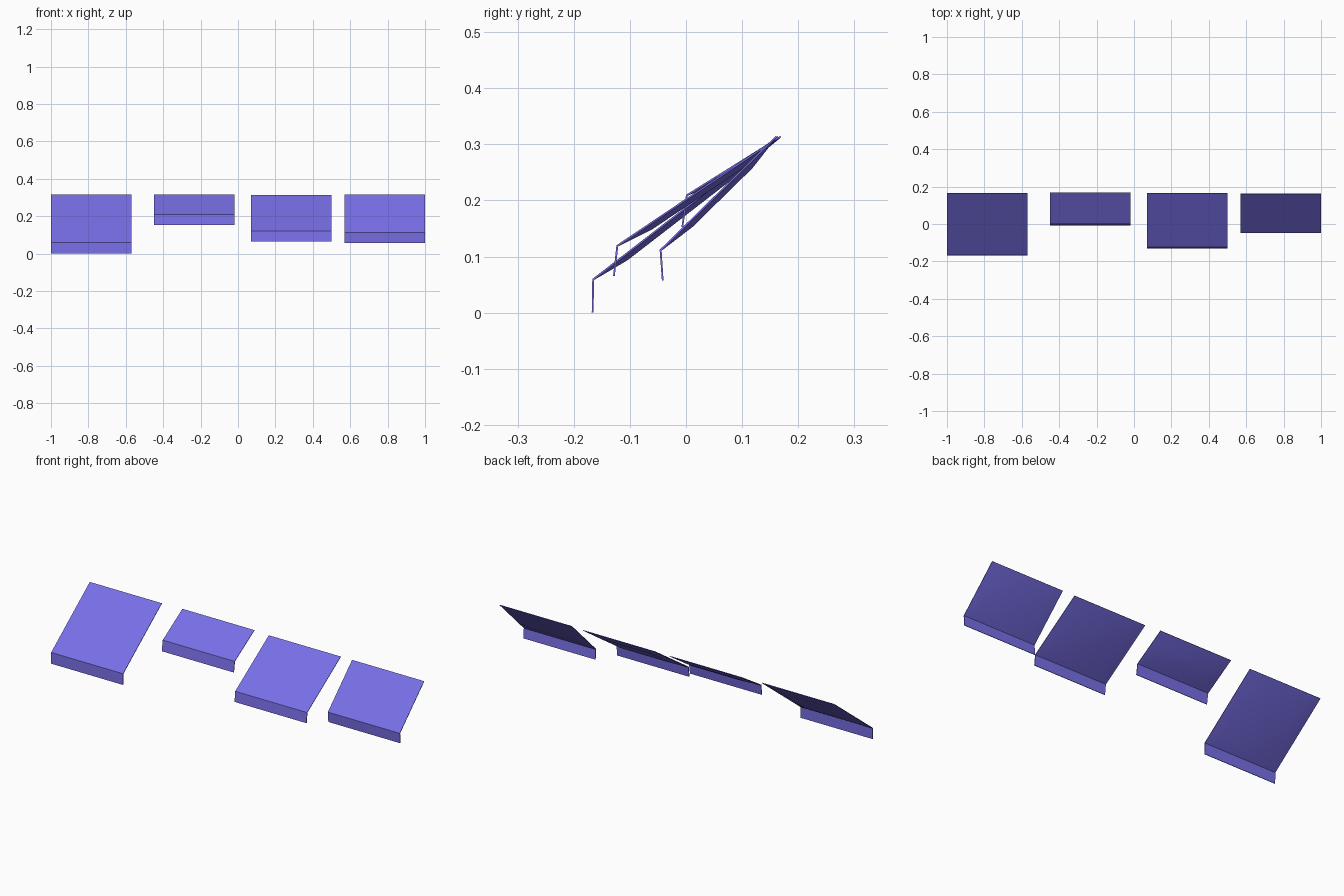
import bpy, bmesh
from math import radians
from mathutils import Vector

cube = bpy.data.objects.get("Cube")
if cube:
    bpy.data.objects.remove(cube, do_unlink=True)


def material(name, colour):
    m = bpy.data.materials.new(name)
    m.use_nodes = True
    m.diffuse_color = colour
    m.node_tree.nodes["Principled BSDF"].inputs["Base Color"].default_value = colour
    return m


violet = material("violet canvas", (0.19, 0.16, 0.80, 1))
WIDTH, EDGE, SAG, MARGIN = 0.43, 0.003, 0.009, 0.07


def awning(name, x, hem, bend, back):
    """Thin sloped sheet with a hanging front flap and a padded underside."""
    hem, bend, back = (Vector((0, *p)) for p in (hem, bend, back))
    slope = (back - bend).normalized()
    down = Vector((0, slope.z, -slope.y))
    inward = Vector((0, 1, 0))
    profile = [(hem, inward, 0), (bend, (inward + down) * 0.7, 0),
               (bend + slope * MARGIN, down, SAG),
               (back - slope * MARGIN, down, SAG), (back, down, 0)]
    columns = [0, MARGIN, WIDTH - MARGIN, WIDTH]
    bm = bmesh.new()
    top, under = [], []
    for p, n, sag in profile:
        top.append([bm.verts.new(p + Vector((x + c, 0, 0))) for c in columns])
        under.append([bm.verts.new(p + n * (EDGE + (sag if i in (1, 2) else 0))
                                   + Vector((x + c, 0, 0)))
                      for i, c in enumerate(columns)])
    # Upper and lower skins
    for r in range(len(profile) - 1):
        for c in range(len(columns) - 1):
            for skin in (top, under):
                bm.faces.new((skin[r][c], skin[r][c + 1], skin[r + 1][c + 1], skin[r + 1][c]))
    # Rim joining the two skins
    for a, b in ((0, 0), (-1, -1)):
        for c in range(len(columns) - 1):
            bm.faces.new((top[a][c], top[a][c + 1], under[b][c + 1], under[b][c]))
        for r in range(len(profile) - 1):
            bm.faces.new((top[r][a], top[r + 1][a], under[r + 1][b], under[r][b]))
    bmesh.ops.recalc_face_normals(bm, faces=bm.faces)
    mesh = bpy.data.meshes.new(name)
    bm.to_mesh(mesh)
    bm.free()
    mesh.materials.append(violet)
    obj = bpy.data.objects.new(name, mesh)
    bpy.context.collection.objects.link(obj)
    bpy.context.view_layer.objects.active = obj
    obj.select_set(True)
    bpy.ops.object.shade_smooth_by_angle(angle=radians(40))
    obj.select_set(False)


awning("long_awning", -1.0, (-0.168, 0.0), (-0.167, 0.06), (0.163, 0.315))
awning("short_awning", -0.45, (-0.008, 0.153), (0.0, 0.21), (0.168, 0.315))
awning("medium_awning", 0.07, (-0.13, 0.065), (-0.124, 0.12), (0.163, 0.313))
awning("steep_awning", 0.57, (-0.043, 0.057), (-0.047, 0.112), (0.16, 0.315))
